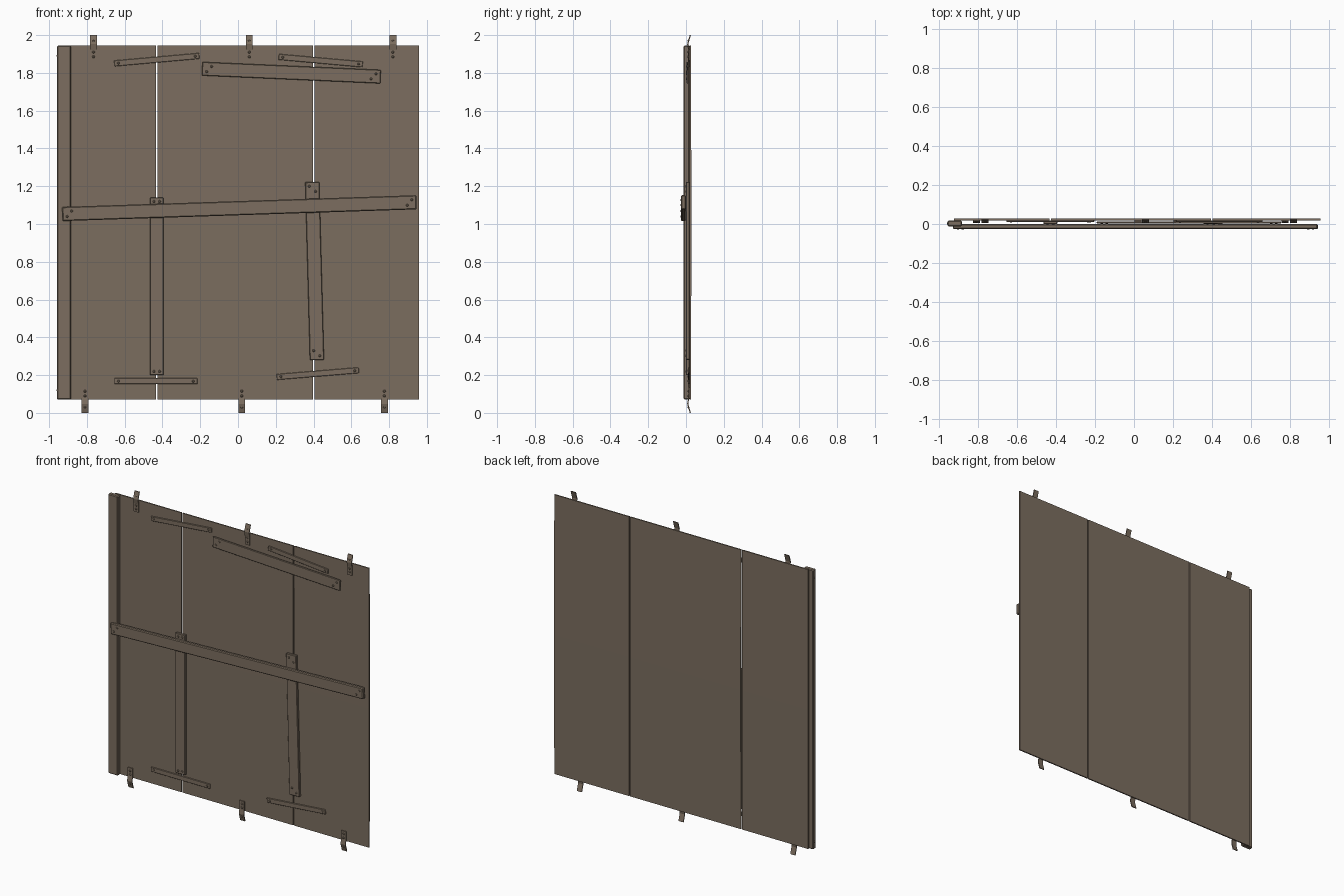
import bpy, bmesh, math
from mathutils import Matrix, Vector

if "Cube" in bpy.data.objects:
    bpy.data.objects.remove(bpy.data.objects["Cube"])

def material(name, rgb):
    m = bpy.data.materials.new(name)
    m.diffuse_color = (*rgb, 1)
    m.use_nodes = True
    m.node_tree.nodes["Principled BSDF"].inputs["Base Color"].default_value = m.diffuse_color
    return m

WOOD = material("weathered_wood", (0.2, 0.155, 0.115))

def finish(bm, name):
    bmesh.ops.recalc_face_normals(bm, faces=bm.faces)
    me = bpy.data.meshes.new(name)
    bm.to_mesh(me)
    bm.free()
    me.materials.append(WOOD)
    ob = bpy.data.objects.new(name, me)
    bpy.context.collection.objects.link(ob)
    return ob

def extrude_yz(name, profile, x0, x1):
    """Closed (y, z) outline extruded along x."""
    bm = bmesh.new()
    f = bm.faces.new([bm.verts.new((x0, y, z)) for y, z in profile])
    r = bmesh.ops.extrude_face_region(bm, geom=[f])
    bmesh.ops.translate(bm, vec=(x1 - x0, 0, 0),
                        verts=[v for v in r["geom"] if isinstance(v, bmesh.types.BMVert)])
    return finish(bm, name)

def nail(x, y, z, axis="y"):
    """Low domed head sitting on a surface, facing -y (or -x)."""
    bm = bmesh.new()
    rot = Matrix.Rotation(math.pi / 2, 4, "X") if axis == "y" else Matrix.Rotation(-math.pi / 2, 4, "Y")
    bmesh.ops.create_cone(bm, cap_ends=True, segments=8, radius1=0.008, radius2=0.004,
                          depth=0.004, matrix=Matrix.Translation((x, y, z)) @ rot)
    finish(bm, "nail_head")

def bar(name, a, b, width, y0, y1, nails=(), bevel=0.003):
    """Board from a to b in the xz plane; nails are (along, across) offsets from each end."""
    a, b = Vector(a), Vector(b)
    d = b - a
    bm = bmesh.new()
    bmesh.ops.create_cube(bm, size=1)
    bmesh.ops.scale(bm, vec=(d.length, y1 - y0, width), verts=bm.verts)
    bmesh.ops.bevel(bm, geom=bm.edges[:], offset=bevel, segments=1, affect="EDGES")
    c = (a + b) / 2
    rot = Matrix.Rotation(-math.atan2(d.y, d.x), 4, "Y")
    bm.transform(Matrix.Translation((c.x, (y0 + y1) / 2, c.y)) @ rot)
    finish(bm, name)
    u = d.normalized()
    n = Vector((-u.y, u.x))
    for s, p in ((1, a), (-1, b)):
        for along, across in nails:
            q = p + s * (u * along + n * across)
            nail(q.x, y0 - 0.001, q.y)

# Three wall panels with a faint crease at mid height
panel = [(0.0192, 0.07), (0.0182, 1.005), (0.0192, 1.945),
         (0.0275, 1.945), (0.028, 1.005), (0.0275, 0.07)]
for x0, x1 in ((-0.925, -0.434), (-0.426, 0.396), (0.404, 0.959)):
    extrude_yz("wall_panel", panel, x0, x1)

# Edge post on the left
bar("edge_post", (-0.921, 0.07), (-0.921, 1.945), 0.073, -0.012, 0.0185, bevel=0.005)
for z in (0.12, 1.89):
    nail(-0.958, 0.003, z, "x")

# Large boards
pair = ((0.025, -0.014), (0.05, 0.014))
bar("cross_board", (-0.93, 1.053), (0.945, 1.115), 0.075, -0.026, -0.001, pair, 0.005)
bar("left_upright", (-0.43, 0.20), (-0.43, 1.14), 0.072, 0.0, 0.0185, ((0.02, -0.015), (0.02, 0.015)))
bar("right_upright", (0.418, 0.28), (0.393, 1.222), 0.075, 0.0, 0.0185, ((0.022, -0.016), (0.05, 0.016)))
bar("upper_board", (-0.19, 1.822), (0.755, 1.780), 0.072, 0.002, 0.013, pair)

# Thin joining strips
for a, b in (((-0.655, 1.85), (-0.205, 1.89)), ((0.215, 1.885), (0.66, 1.845)),
             ((-0.655, 0.168), (-0.215, 0.168)), ((0.205, 0.19), (0.64, 0.226))):
    bar("joining_strip", a, b, 0.031, 0.011, 0.019, ((0.022, 0),), 0.002)

# Bent brackets along the top and bottom edges
side = [(0.012, 0.865), (0.012, 0.92), (0.006, 0.952), (0.020, 1.0)]
for sign, xs in ((1, (-0.765, 0.06, 0.82)), (-1, (-0.81, 0.02, 0.775))):
    for x in xs:
        front = [(y, 1 + sign * h) for y, h in side]
        back = [(y + 0.006, z) for y, z in reversed(front)]
        extrude_yz("edge_bracket", front + back, x - 0.018, x + 0.018)
        nail(x, 0.0105, 1 + sign * 0.885)
        nail(x, 0.0105, 1 + sign * 0.91)
        nail(x, 0.0110, 1 + sign * 0.97)
